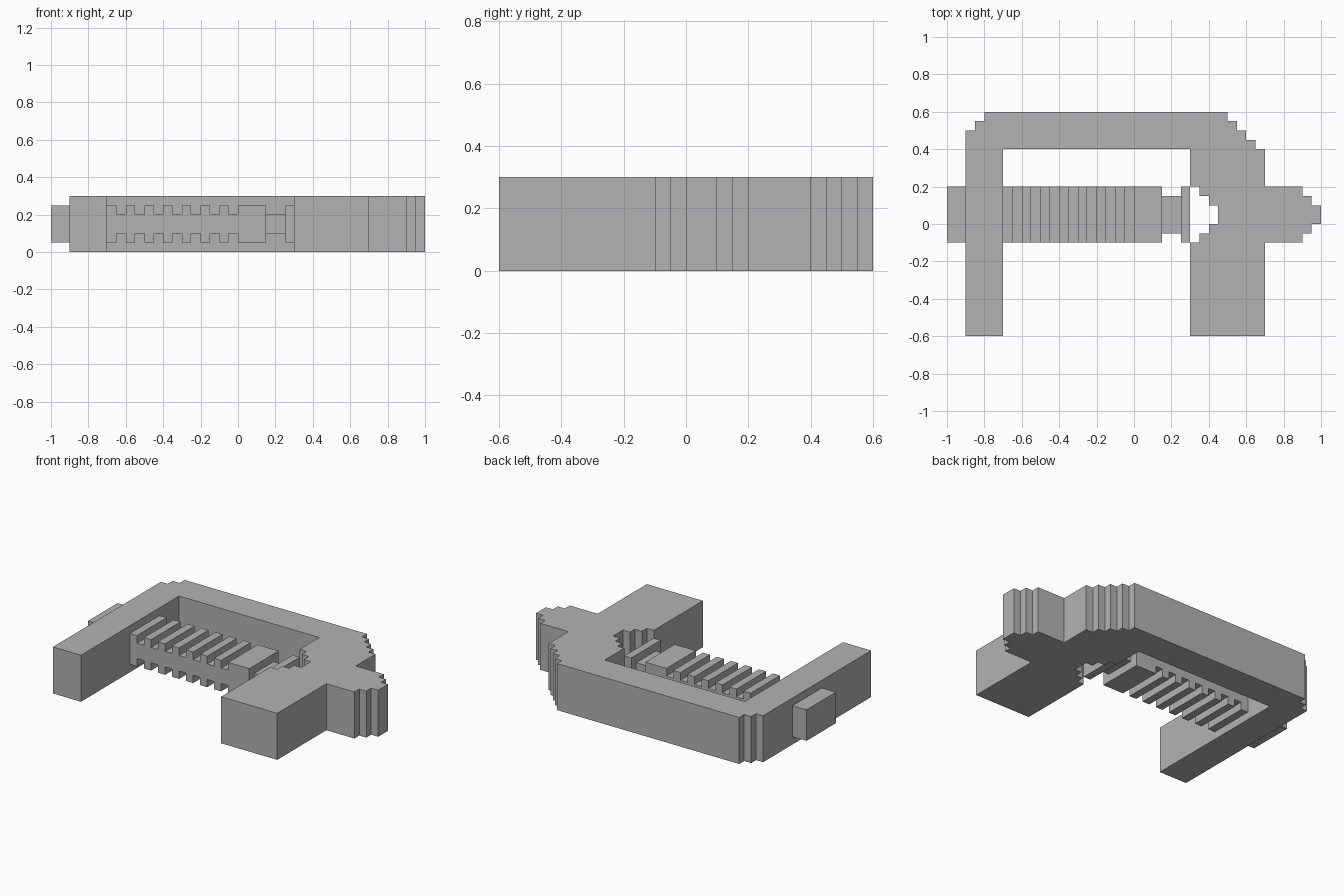
import bpy
import bmesh
from mathutils import Vector

if "Cube" in bpy.data.objects:
    bpy.data.objects.remove(bpy.data.objects["Cube"])

grey = bpy.data.materials.new("plain grey")
grey.use_nodes = True
colour = (0.45, 0.45, 0.45, 1)
grey.diffuse_color = colour
grey.node_tree.nodes["Principled BSDF"].inputs["Base Color"].default_value = colour

STEP = 0.05


def walk(start, moves):
    """Trace a right-angled outline from relative moves, counted in steps."""
    points = [Vector(start)]
    for move in moves:
        points.append(points[-1] + Vector(move))
    return points


def stairs(first, second, count):
    return [first, second] * count


def prism(name, outline, place, depth):
    """Extrude a flat outline along a direction."""
    bm = bmesh.new()
    face = bm.faces.new([bm.verts.new(place(p) * STEP) for p in outline])
    extruded = bmesh.ops.extrude_face_region(bm, geom=[face], use_keep_orig=True)
    top = [v for v in extruded["geom"] if isinstance(v, bmesh.types.BMVert)]
    bmesh.ops.translate(bm, verts=top, vec=Vector(depth) * STEP)
    bmesh.ops.recalc_face_normals(bm, faces=bm.faces)
    mesh = bpy.data.meshes.new(name)
    bm.to_mesh(mesh)
    bm.free()
    mesh.materials.append(grey)
    obj = bpy.data.objects.new(name, mesh)
    bpy.context.collection.objects.link(obj)
    return obj


def box(name, low, high):
    x0, y0, z0 = low
    x1, y1, z1 = high
    corners = [(x0, y0), (x1, y0), (x1, y1), (x0, y1)]
    return prism(name, corners, lambda p: Vector((p[0], p[1], z0)), (0, 0, z1 - z0))


R, L, U, D = (1, 0), (-1, 0), (0, 1), (0, -1)

# Frame: left leg, back bar, right leg with stepped socket and stepped nose
frame = walk((-18, -12), [(4, 0), (0, 20), (20, 0), (0, -4)]
             + [R] + stairs(D, R, 2) + [(0, -2)]      # socket, upper half
             + stairs(L, D, 2) + [L]                  # socket, lower half
             + [(0, -10), (8, 0), (0, 10), (4, 0)]    # right leg
             + stairs(U, R, 2) + [(0, 2)]             # nose, front half
             + stairs(L, U, 2) + [(-4, 0), (0, 4)]    # nose, back half
             + stairs(L, U, 4)                        # right rear corner
             + [(-26, 0)] + stairs(D, L, 2))          # left rear corner
prism("frame", frame, lambda p: Vector((p[0], p[1], 0)), (0, 0, 6))

# Toothed bar: upper edge with notches, mirrored about its mid height
upper = walk((-20, 5), [(7, 0)] + [D, R, U, R] * 6 + [D, R, U, (3, 0)])
lower = [Vector((p[0], 6 - p[1])) for p in reversed(upper)]
prism("toothed_bar", upper + lower, lambda p: Vector((p[0], -2, p[1])), (0, 6, 0))

# Neck and flat end plate in front of the socket
box("bar_neck", (3, -1, 2), (5, 3, 4))
box("bar_end_plate", (5, -2, 1), (6, 4, 5))
